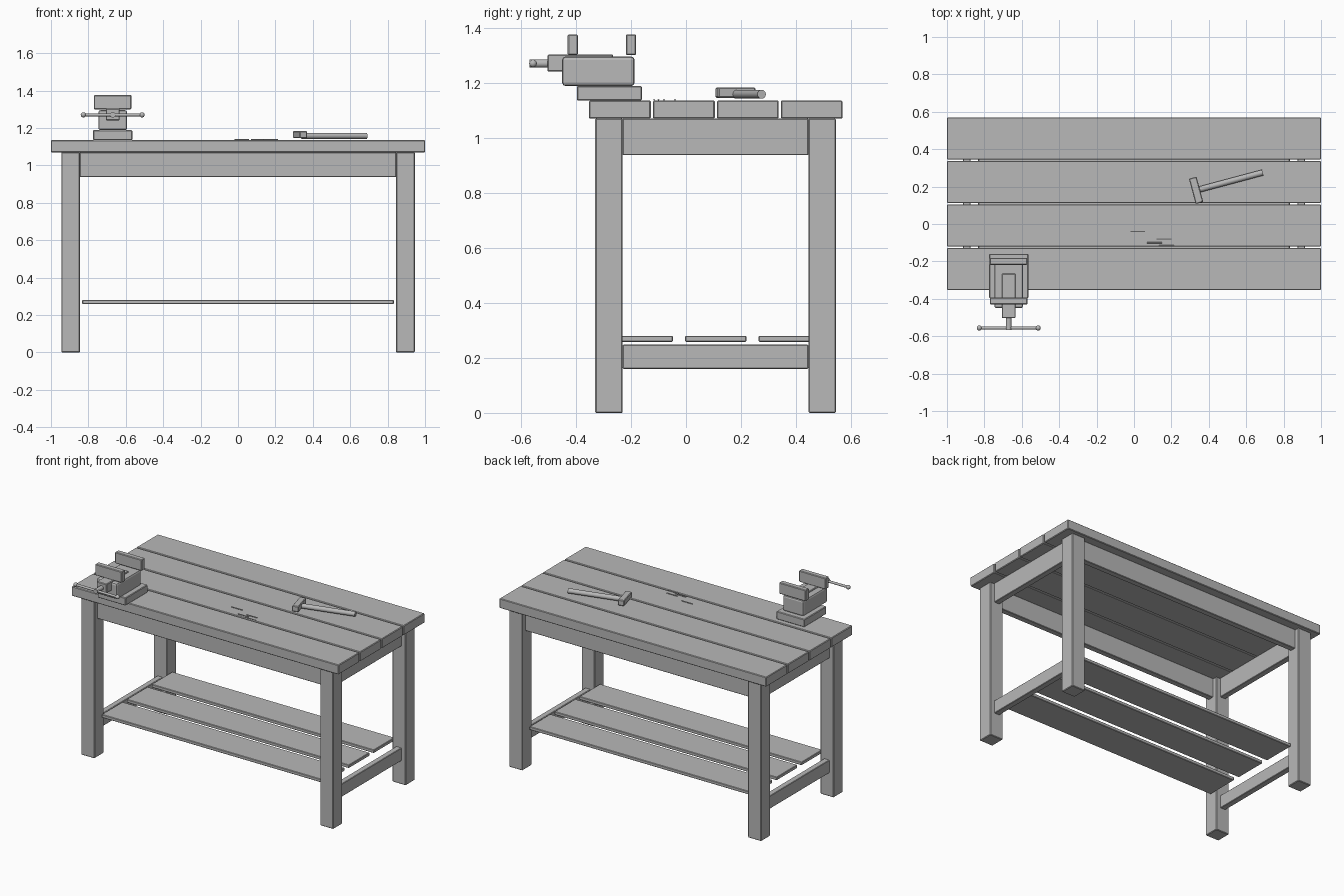
import bpy
from math import radians
from mathutils import Vector

cube = bpy.data.objects.get("Cube")
if cube:
    bpy.data.objects.remove(cube, do_unlink=True)

grey = bpy.data.materials.new("plain_grey")
grey.use_nodes = True
colour = (0.48, 0.48, 0.48, 1)
grey.diffuse_color = colour
grey.node_tree.nodes["Principled BSDF"].inputs["Base Color"].default_value = colour


def box(name, x, y, z, bevel=0.004, segments=1, turn=0):
    """Bevelled box spanning the given (low, high) ranges, turned about z."""
    spans = (x, y, z)
    bpy.ops.mesh.primitive_cube_add(size=1, location=[sum(s) / 2 for s in spans])
    ob = bpy.context.object
    ob.name = name
    ob.scale = [s[1] - s[0] for s in spans]
    bpy.ops.object.transform_apply(location=False, rotation=False, scale=True)
    ob.rotation_euler.z = radians(turn)
    ob.data.materials.append(grey)
    mod = ob.modifiers.new("soft_edges", 'BEVEL')
    mod.width, mod.segments = bevel, segments
    return ob


def rod(name, start, end, radius, sides=16):
    """Cylinder between two points."""
    a, b = Vector(start), Vector(end)
    bpy.ops.mesh.primitive_cylinder_add(vertices=sides, radius=radius,
                                        depth=(b - a).length, location=(a + b) / 2)
    ob = bpy.context.object
    ob.name = name
    ob.rotation_euler = (b - a).to_track_quat('Z', 'Y').to_euler()
    ob.data.materials.append(grey)
    bpy.ops.object.shade_smooth_by_angle(angle=radians(40))
    return ob


# Worktop planks
TOP = 1.135
for i in range(4):
    y = -0.353 + i * 0.2325
    box(f"top_plank_{i + 1}", (-1, 1), (y, y + 0.225), (1.07, TOP))

# Legs, side rails and stretchers
for side, sx in (("left", 1), ("right", -1)):
    cx = 0.895 * sx
    for end, cy in (("front", -0.28), ("back", 0.495)):
        box(f"{end}_{side}_leg", (cx - 0.05, cx + 0.05), (cy - 0.05, cy + 0.05), (0, 1.07))
    rail_x = (cx - 0.02, cx + 0.02)
    box(f"{side}_apron", rail_x, (-0.23, 0.445), (0.937, 1.07), 0.003)
    box(f"{side}_stretcher", rail_x, (-0.23, 0.445), (0.16, 0.248), 0.003)

# Long aprons
for end, cy in (("front", -0.28), ("back", 0.495)):
    box(f"{end}_apron", (-0.845, 0.845), (cy - 0.02, cy + 0.02), (0.937, 1.07), 0.003)

# Lower shelf boards
for i in range(3):
    y = -0.27 + i * 0.267
    box(f"shelf_board_{i + 1}", (-0.833, 0.833), (y, y + 0.222), (0.258, 0.28), 0.003)

# Bench vise
VX = -0.67


def vise_box(name, half, y, z, bevel=0.004, segments=1):
    return box(name, (VX - half, VX + half), y, z, bevel, segments)


vise_box("vise_base", 0.105, (-0.397, -0.16), (TOP, 1.188))
vise_box("vise_body", 0.077, (-0.45, -0.187), (1.188, 1.295), 0.012, 2)
vise_box("vise_slide", 0.037, (-0.503, -0.265), (1.24, 1.303))
vise_box("vise_front_jaw", 0.1, (-0.43, -0.393), (1.3, 1.376))
vise_box("vise_back_jaw", 0.1, (-0.218, -0.181), (1.3, 1.376))
BAR_Y, BAR_Z = -0.556, 1.27
rod("vise_screw", (VX, -0.5, BAR_Z), (VX, -0.568, BAR_Z), 0.015)
rod("vise_handle", (VX - 0.16, BAR_Y, BAR_Z), (VX + 0.16, BAR_Y, BAR_Z), 0.008)
for side, sx in (("left", 1), ("right", -1)):
    bpy.ops.mesh.primitive_uv_sphere_add(segments=16, ring_count=10, radius=0.014,
                                         location=(VX + 0.157 * sx, BAR_Y, BAR_Z))
    knob = bpy.context.object
    knob.name = f"vise_{side}_knob"
    knob.data.materials.append(grey)
    bpy.ops.object.shade_smooth()

# Hammer lying on the worktop
box("hammer_head", (0.311, 0.353), (0.11, 0.25), (1.145, 1.183), turn=15)
rod("hammer_handle", (0.34, 0.182, 1.158), (0.688, 0.275, 1.158), 0.016)

# Loose nails
for i, (x, y) in enumerate([(-0.02, -0.04), (0.07, -0.1), (0.12, -0.08), (0.135, -0.116)]):
    z = TOP + 0.003
    rod(f"nail_{i + 1}", (x, y, z), (x + 0.08, y, z), 0.003, 8)
